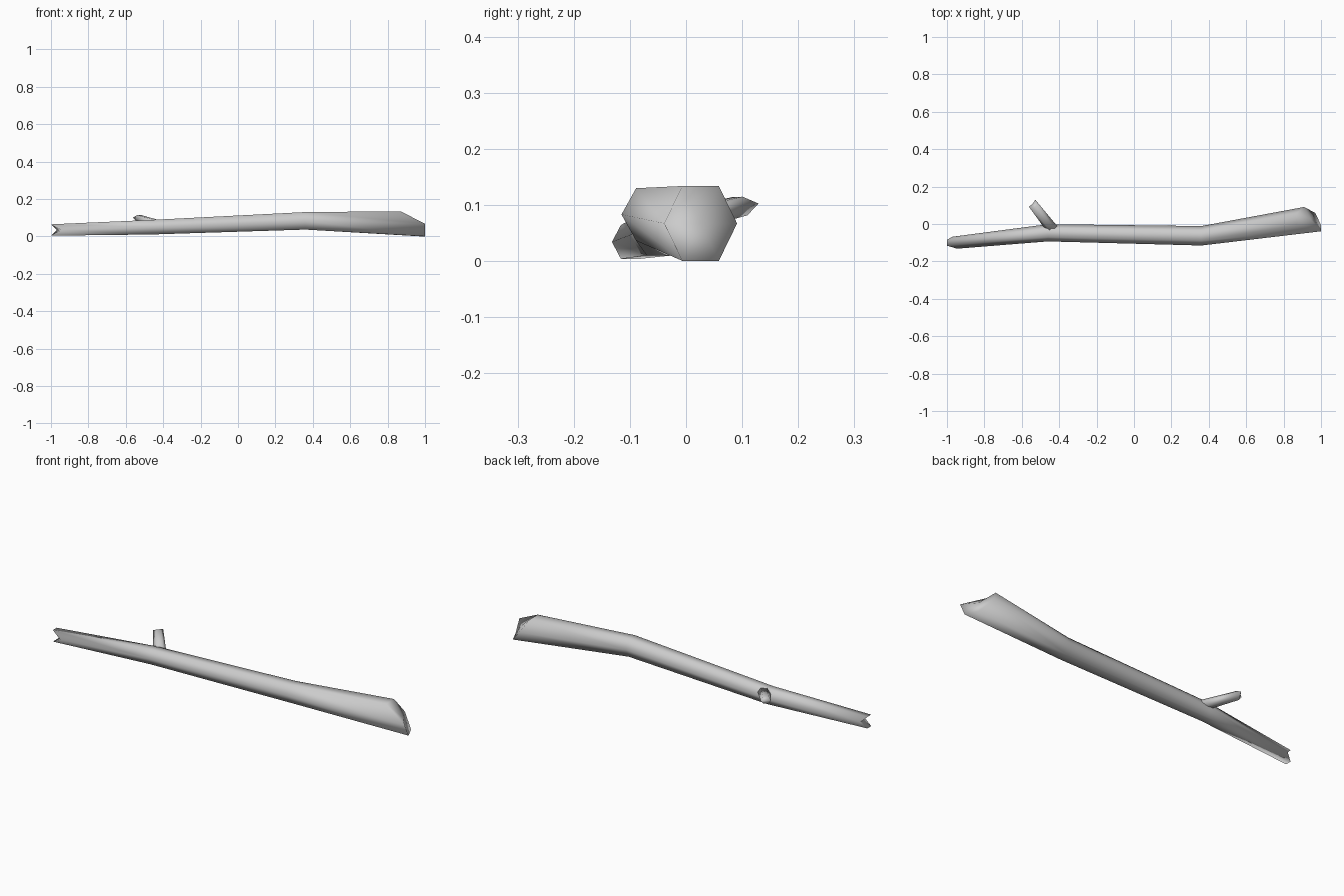
import bpy, bmesh
from math import cos, sin, pi
from mathutils import Vector

cube = bpy.data.objects.get("Cube")
if cube:
    bpy.data.objects.remove(cube)

wood = bpy.data.materials.new("pale grey wood")
wood.use_nodes = True
GREY = (0.6, 0.6, 0.6, 1)
wood.diffuse_color = GREY
wood.node_tree.nodes["Principled BSDF"].inputs["Base Color"].default_value = GREY


def hexagon(centre, u, v, ru, rv, along=None, shifts=(0,) * 6):
    """Six points around centre; shifts slides each corner along the limb."""
    along = along or Vector((1, 0, 0))
    return [Vector(centre) + u * ru * cos(i * pi / 3) + v * rv * sin(i * pi / 3)
            + along * shifts[i] for i in range(6)]


def limb(name, rings, start_tip, end_tip):
    """Skin the rings and close each end with a fan around a tip point."""
    bm = bmesh.new()
    loops = [[bm.verts.new(p) for p in ring] for ring in rings]
    for a, b in zip(loops, loops[1:]):
        for i in range(6):
            j = (i + 1) % 6
            bm.faces.new((a[i], a[j], b[j], b[i]))
    for loop, tip in ((loops[0], start_tip), (loops[-1], end_tip)):
        centre = bm.verts.new(tip)
        for i in range(6):
            bm.faces.new((loop[i], loop[(i + 1) % 6], centre))
    bmesh.ops.recalc_face_normals(bm, faces=bm.faces[:])
    mesh = bpy.data.meshes.new(name)
    bm.to_mesh(mesh)
    bm.free()
    mesh.materials.append(wood)
    mesh.shade_smooth()
    obj = bpy.data.objects.new(name, mesh)
    bpy.context.collection.objects.link(obj)


# Main stick: split thin end, two bends, thick end cut at a slant
Y, Z = Vector((0, 1, 0)), Vector((0, 0, 1))
trunk = [
    hexagon((-1, -0.1, 0.034), Y, Z, 0.032, 0.035,
            shifts=(0.03, 0, 0, 0.055, 0, 0)),
    hexagon((-0.46, -0.047, 0.049), Y, Z, 0.046, 0.045),
    hexagon((0.36, -0.063, 0.083), Y, Z, 0.052, 0.054),
    hexagon((1, 0.026, 0.067), Y, Z, 0.065, 0.077,
            shifts=(-0.09, -0.13, -0.13, 0, 0, -0.03)),
]
limb("stick", trunk, (-0.955, -0.1, 0.034), (0.945, 0.026, 0.067))

# Side twig: short stub with a blunt, slanted tip
base, tip = Vector((-0.435, -0.03, 0.066)), Vector((-0.54, 0.105, 0.1))
along = (tip - base).normalized()
side = along.cross(Z).normalized()
up = side.cross(along)
twig = [
    hexagon(base, side, up, 0.031, 0.024),
    hexagon(tip, side, up, 0.025, 0.02, along,
            (0.012, -0.012, -0.016, 0.003, -0.012, -0.008)),
]
limb("side_twig", twig, base, tip + along * 0.004)
